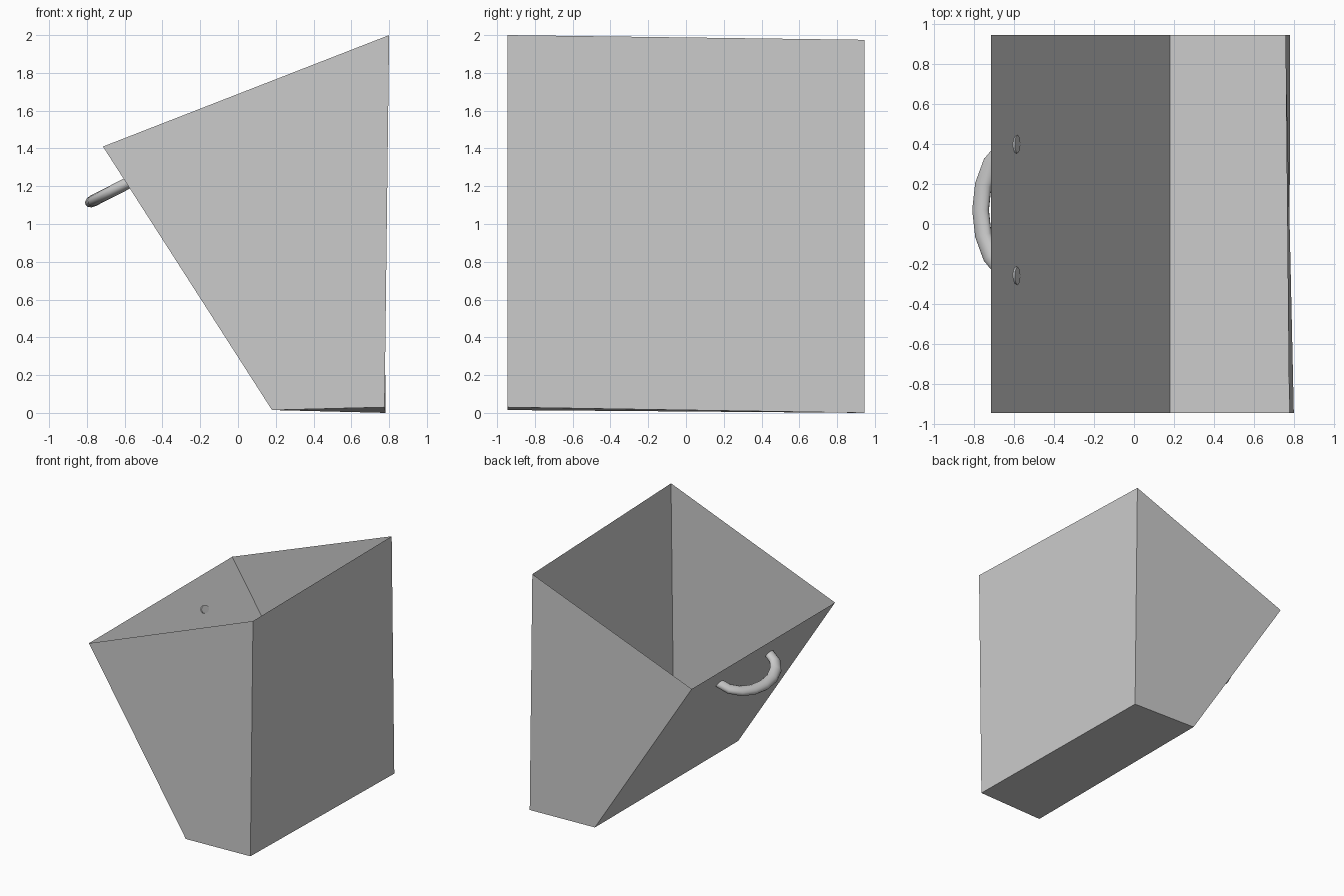
import bpy, bmesh, math
from mathutils import Vector

if "Cube" in bpy.data.objects:
    bpy.data.objects.remove(bpy.data.objects["Cube"])


def finish(name, bm):
    bmesh.ops.recalc_face_normals(bm, faces=bm.faces)
    mesh = bpy.data.meshes.new(name)
    bm.to_mesh(mesh)
    bm.free()
    obj = bpy.data.objects.new(name, mesh)
    bpy.context.collection.objects.link(obj)
    return obj


# Open-topped bin of thin sheet: bottom-left, bottom-right, top-right, top-left
HALF = 0.945
front = [(0.18, 0.015), (0.776, 0.03), (0.80, 2.0), (-0.715, 1.41)]
back = [(0.18, 0.015), (0.782, 0.0), (0.758, 1.975), (-0.715, 1.41)]
bm = bmesh.new()
f = [bm.verts.new((x, -HALF, z)) for x, z in front]
b = [bm.verts.new((x, HALF, z)) for x, z in back]
bm.faces.new(f)
bm.faces.new(b[::-1])
for i, j in ((0, 1), (1, 2), (3, 0)):      # floor, right wall, sloping left wall
    bm.faces.new((f[i], b[i], b[j], f[j]))
finish("bin_body", bm)

# Bow handle: flattened tube swept along a half ellipse, tilted down from the wall
root = Vector((-0.588, 0.07, 1.214))
out = Vector((-math.cos(math.radians(27)), 0, -math.sin(math.radians(27))))
side = Vector((0, 1, 0))
up = side.cross(out).normalized()
A, B, STEPS, SIDES = 0.33, 0.202, 8, 12
bm = bmesh.new()
rings = []
for s in range(STEPS + 1):
    t = math.pi * s / STEPS
    c = root + side * (A * math.cos(t)) + out * (B * math.sin(t) - (0.006 if s in (0, STEPS) else 0))
    n = (side * (B * math.cos(t)) + out * (A * math.sin(t))).normalized()
    rings.append([bm.verts.new(c + n * (0.045 * math.cos(a)) + up * (0.031 * math.sin(a)))
                  for a in (2 * math.pi * k / SIDES for k in range(SIDES))])
for p, q in zip(rings, rings[1:]):
    for k in range(SIDES):
        m = (k + 1) % SIDES
        bm.faces.new((p[k], p[m], q[m], q[k]))
bm.faces.new(rings[0])
bm.faces.new(rings[-1])
handle = finish("handle", bm)
bpy.context.view_layer.objects.active = handle
handle.select_set(True)
bpy.ops.object.shade_smooth_by_angle(angle=math.radians(50))
